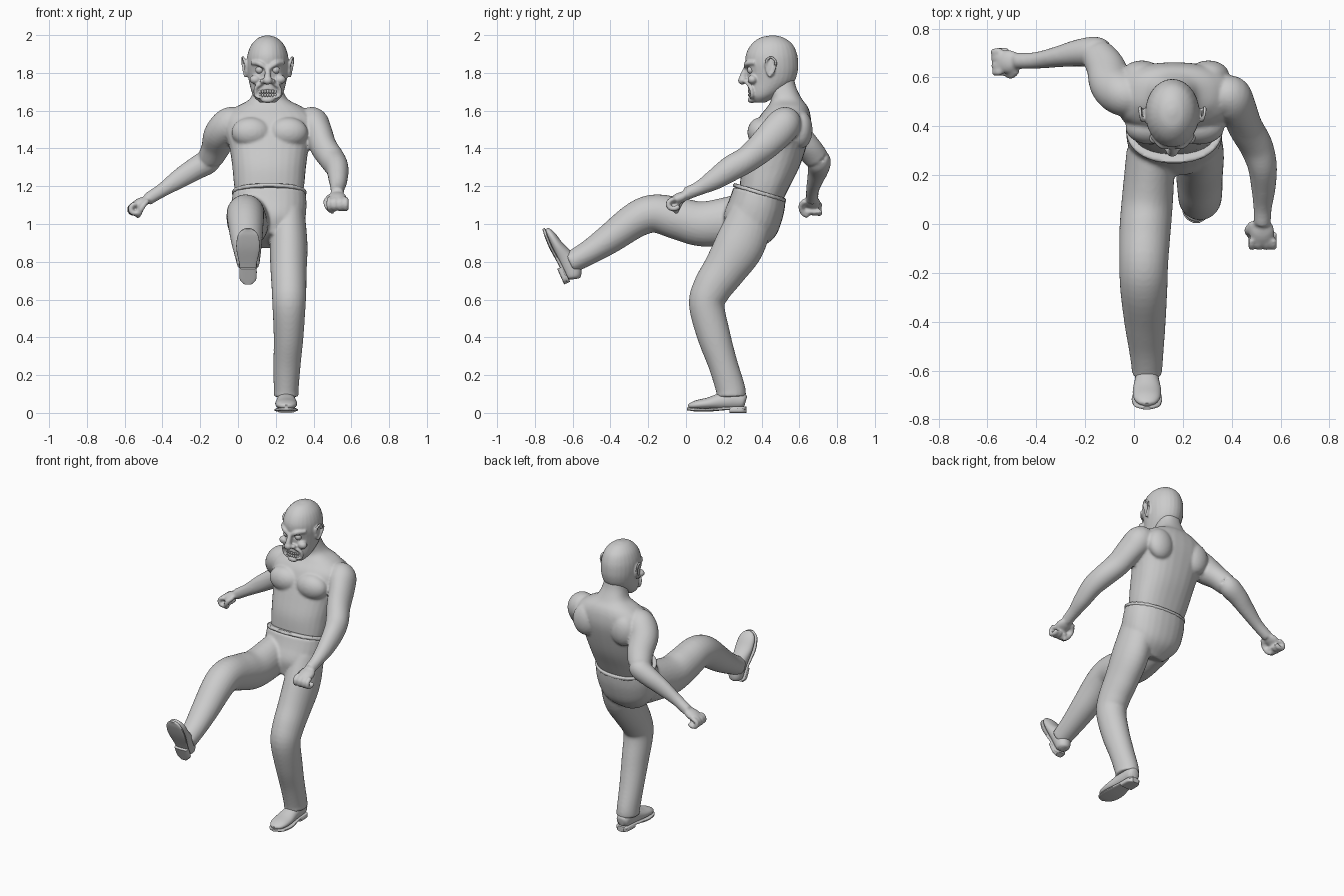
import bpy, bmesh, math
from mathutils import Vector, Matrix

X, Y, Z = Vector((1, 0, 0)), Vector((0, 1, 0)), Vector((0, 0, 1))


def tube(bm, pts, ref=X, axis=None, sides=28, steps=5, power=1.0):
    """Loft of ellipses along a smooth path; pts = (x, y, z, a along ref, b across)."""
    P = [Vector(p) for p in pts]
    P = [P[0] * 2 - P[1]] + P + [P[-1] * 2 - P[-2]]
    path = []
    for i in range(1, len(P) - 2):
        p0, p1, p2, p3 = P[i - 1:i + 3]
        for k in range(steps):
            t = k / steps
            path.append((p1 * 2 + (p2 - p0) * t + (p0 * 2 - p1 * 5 + p2 * 4 - p3) * t * t
                         + (p1 * 3 - p0 - p2 * 3 + p3) * t ** 3) * 0.5)
    path.append(P[-2])
    rings = []
    for i, p in enumerate(path):
        c = Vector(p[:3])
        t = axis or (Vector(path[min(i + 1, len(path) - 1)][:3])
                     - Vector(path[max(i - 1, 0)][:3])).normalized()
        u = (ref - t * ref.dot(t)).normalized()
        v = t.cross(u)
        ring = []
        for k in range(sides):
            an = 2 * math.pi * k / sides
            cs, sn = math.cos(an), math.sin(an)
            ring.append(bm.verts.new(c + u * math.copysign(abs(cs) ** power, cs) * p[3]
                                     + v * math.copysign(abs(sn) ** power, sn) * p[4]))
        rings.append(ring)
    for r, q in zip(rings, rings[1:]):
        for k in range(sides):
            bm.faces.new((r[k], r[(k + 1) % sides], q[(k + 1) % sides], q[k]))
    bm.faces.new(rings[0][::-1])
    bm.faces.new(rings[-1])


def slices(rows):
    """Rows of (z, y front, y back, x min, x max) to horizontal tube points."""
    return [((x0 + x1) / 2, (y0 + y1) / 2, z, (x1 - x0) / 2, (y1 - y0) / 2)
            for z, y0, y1, x0, x1 in rows]


def ball(bm, c, r, rot=Matrix()):
    m = Matrix.Translation(c) @ rot.to_4x4() @ Matrix.Diagonal((*r, 1))
    bmesh.ops.create_uvsphere(bm, u_segments=24, v_segments=14, radius=1, matrix=m)


def finish(bm, name, voxel=0, smooth=0, cutter=None):
    bmesh.ops.recalc_face_normals(bm, faces=bm.faces)
    me = bpy.data.meshes.new(name)
    bm.to_mesh(me)
    bm.free()
    me.shade_smooth()
    ob = bpy.data.objects.new(name, me)
    bpy.context.collection.objects.link(ob)

    def remesh():
        m = ob.modifiers.new("Blend", 'REMESH')
        m.mode, m.voxel_size, m.use_smooth_shade = 'VOXEL', voxel, True
    if voxel:
        remesh()
    if cutter:
        b = ob.modifiers.new("Cut", 'BOOLEAN')
        b.operation, b.object = 'DIFFERENCE', cutter
        remesh()
    if smooth:
        s = ob.modifiers.new("Soften", 'SMOOTH')
        s.factor, s.iterations = 0.5, smooth
    return ob


def hand(bm, w, d, s, k=1.1):
    """Fist: w wrist, d forearm direction, s thumb side."""
    w, d = Vector(w), Vector(d).normalized()
    s = Vector(s)
    s = (s - d * s.dot(d)).normalized()
    p = d.cross(s)
    if p.z > 0:
        p = -p
    at = lambda a, b, c: w + (d * a + s * b + p * c) * k
    ball(bm, at(.055, 0, .005), (.055 * k, .046 * k, .026 * k), Matrix((d, s, p)).transposed())

    def digit(path, r):
        tube(bm, [(*at(*q), r, r) for q in path], s, sides=12, steps=3)
    for o in (-.042, -.015, .012, .039):
        digit([(.08, o, -.003), (.11, o, .003), (.118, o, .028), (.095, o, .045), (.07, o, .04)], .0145)
    digit([(.02, .035, .01), (.055, .055, .025), (.085, .04, .05), (.095, .015, .06)], .015)


# bare torso with neck, arms and fists
bm = bmesh.new()
tube(bm, slices([(1.10, .28, .50, .0, .33), (1.2, .285, .55, -.02, .35), (1.3, .295, .60, -.03, .36),
                 (1.4, .325, .635, -.045, .375), (1.5, .36, .66, -.075, .405), (1.57, .39, .66, -.07, .40),
                 (1.62, .43, .645, -.01, .34), (1.66, .45, .615, .06, .265), (1.72, .435, .585, .085, .235),
                 (1.78, .42, .57, .09, .225)]), axis=Z, power=.85)
for x in (.07, .265):
    ball(bm, (x, .395, 1.485), (.105, .07, .08))          # chest muscle
    ball(bm, (x + (x - .165) * .4, .61, 1.5), (.085, .06, .10))  # shoulder blade
tube(bm, [(.34, .53, 1.55, .07, .07), (.39, .52, 1.53, .09, .09), (.425, .475, 1.48, .075, .09),
          (.455, .40, 1.405, .07, .08), (.50, .32, 1.34, .068, .07), (.525, .24, 1.295, .06, .068),
          (.53, .15, 1.235, .05, .055), (.527, .07, 1.19, .038, .038), (.525, 0, 1.16, .034, .034)])
tube(bm, [(.02, .52, 1.55, .07, .07), (-.04, .53, 1.53, .09, .09), (-.09, .57, 1.48, .085, .09),
          (-.115, .64, 1.41, .07, .08), (-.145, .69, 1.35, .065, .07)], Z)
tube(bm, [(-.12, .70, 1.36, .05, .05), (-.16, .705, 1.33, .062, .065), (-.23, .70, 1.29, .055, .06),
          (-.31, .685, 1.24, .043, .052), (-.40, .67, 1.18, .034, .037), (-.48, .668, 1.13, .033, .033)], Y)
hand(bm, (.525, .02, 1.165), (0, -.88, -.35), -X)
hand(bm, (-.465, .668, 1.14), (-.85, -.05, -.38), -Y, 1.05)
finish(bm, "torso_and_arms", .008, 5)

# trousers: pelvis, standing leg, kicking leg
bm = bmesh.new()
tube(bm, [(.165, .39, 1.165, .195, .142), (.165, .37, 1.08, .197, .15), (.165, .335, .99, .18, .148),
          (.165, .30, .91, .11, .10)], power=.9)
tube(bm, [(.265, .35, 1.05, .09, .12), (.268, .285, .89, .10, .132), (.268, .205, .76, .096, .115),
          (.27, .138, .66, .092, .103), (.27, .11, .57, .088, .094), (.268, .147, .41, .079, .088),
          (.26, .195, .26, .072, .078), (.255, .235, .13, .066, .078), (.255, .24, .085, .066, .078)])
tube(bm, [(.07, .30, 1.03, .10, .13), (.055, .10, 1.0, .105, .12), (.045, -.03, 1.025, .105, .112),
          (.04, -.16, 1.055, .10, .102), (.04, -.26, 1.025, .097, .095), (.045, -.40, .925, .085, .080),
          (.05, -.50, .858, .073, .067), (.053, -.58, .812, .064, .06), (.053, -.615, .795, .062, .058)])
finish(bm, "trousers", .009, 4)

# waistband
bm = bmesh.new()
tube(bm, [(.165, .393, 1.176, .198, .146), (.165, .387, 1.156, .198, .147)], power=.9, sides=48)
finish(bm, "waistband", .008, 1)


def shoe(name, pos, tilt):
    """Shoe with heel at the local origin, toe towards -y."""
    parts = {
        "upper": ([(0, -.004, .06, .022, .025), (0, -.02, .064, .04, .042), (0, -.07, .07, .046, .052),
                   (0, -.13, .062, .05, .045), (0, -.2, .05, .058, .032), (0, -.26, .043, .054, .025),
                   (0, -.295, .037, .036, .016), (0, -.308, .034, .012, .008)], .95),
        "sole": ([(0, 0, .025, .02, .009), (0, -.02, .025, .042, .009), (0, -.1, .024, .045, .009),
                  (0, -.2, .016, .062, .009), (0, -.27, .017, .056, .009), (0, -.30, .02, .038, .008),
                  (0, -.315, .021, .014, .007)], .6),
        "heel": ([(0, 0, .015, .022, .015), (0, -.02, .015, .042, .015), (0, -.05, .015, .046, .015),
                  (0, -.09, .015, .046, .015)], .5)}
    for part, (pts, power) in parts.items():
        b = bmesh.new()
        tube(b, pts, power=power)
        ob = finish(b, name + "_" + part)
        ob.location, ob.rotation_euler = pos, (tilt, 0, 0)
        bpy.context.view_layer.objects.active = ob
        ob.select_set(True)
        bpy.ops.object.shade_smooth_by_angle(angle=math.radians(40))
        ob.select_set(False)


shoe("standing_shoe", (.255, .32, 0), 0)
shoe("kicking_shoe", (.053, -.645, .68), math.radians(-66))

# head: mouth and eye socket cutter
HX = .157
bm = bmesh.new()
ball(bm, (HX, .32, 1.692), (.052, .045, .019))
for s in (-1, 1):
    ball(bm, (HX + s * .043, .315, 1.815), (.028, .026, .018), Matrix.Rotation(-s * .3, 3, 'Y'))
cutter = finish(bm, "face_cutter")
cutter.hide_render = True
cutter.hide_set(True)

# head: skull, brows, cheeks, nose, lips, chin, ears
bm = bmesh.new()
tube(bm, slices([(1.998, .445, .475, HX - .012, HX + .012), (1.985, .39, .52, HX - .05, HX + .05),
                 (1.95, .345, .565, HX - .086, HX + .086), (1.90, .318, .588, HX - .106, HX + .106),
                 (1.85, .315, .594, HX - .111, HX + .111), (1.80, .325, .59, HX - .107, HX + .107),
                 (1.75, .328, .57, HX - .098, HX + .098), (1.70, .328, .515, HX - .085, HX + .085),
                 (1.67, .335, .47, HX - .07, HX + .07), (1.643, .36, .42, HX - .042, HX + .042)]), axis=Z)
tube(bm, [(HX, .325, 1.835, .014, .014), (HX, .305, 1.79, .016, .018), (HX, .30, 1.765, .022, .02)])
ball(bm, (HX, .298, 1.76), (.025, .023, .022))
ball(bm, (HX, .348, 1.657), (.034, .022, .017))
for s in (-1, 1):
    ball(bm, (HX + s * .026, .318, 1.756), (.015, .018, .014))
    ball(bm, (HX + s * .066, .352, 1.765), (.03, .026, .024))
    tube(bm, [(HX + s * .012, .318, 1.828, .011, .011), (HX + s * .045, .322, 1.85, .014, .013),
              (HX + s * .085, .365, 1.855, .012, .012)], Z, sides=14)
    tube(bm, [(HX + s * .03, .322, 1.745, .008, .008), (HX + s * .062, .343, 1.72, .011, .011),
              (HX + s * .062, .35, 1.68, .009, .009), (HX + s * .035, .342, 1.668, .008, .008)], Y, sides=14)
    ball(bm, (HX + s * .114, .445, 1.825), (.009, .026, .046))
    tube(bm, [(HX + s * .112, .425, 1.83, .008, .007), (HX + s * .124, .425, 1.865, .008, .007),
              (HX + s * .131, .45, 1.882, .008, .007), (HX + s * .133, .475, 1.86, .008, .007),
              (HX + s * .126, .467, 1.815, .008, .007), (HX + s * .114, .44, 1.78, .012, .009)], X, sides=12)
finish(bm, "head", .005, 2, cutter)

# eyes and teeth
bm = bmesh.new()
for s in (-1, 1):
    ball(bm, (HX + s * .043, .345, 1.816), (.021, .021, .021))
finish(bm, "eyes")
bm = bmesh.new()
for i in range(-3, 4):
    for z, h in ((1.703, .012), (1.683, .010)):
        ball(bm, (HX + i * .0135, .336 + .0012 * i * i, z), (.0072, .008, h))
finish(bm, "teeth")
